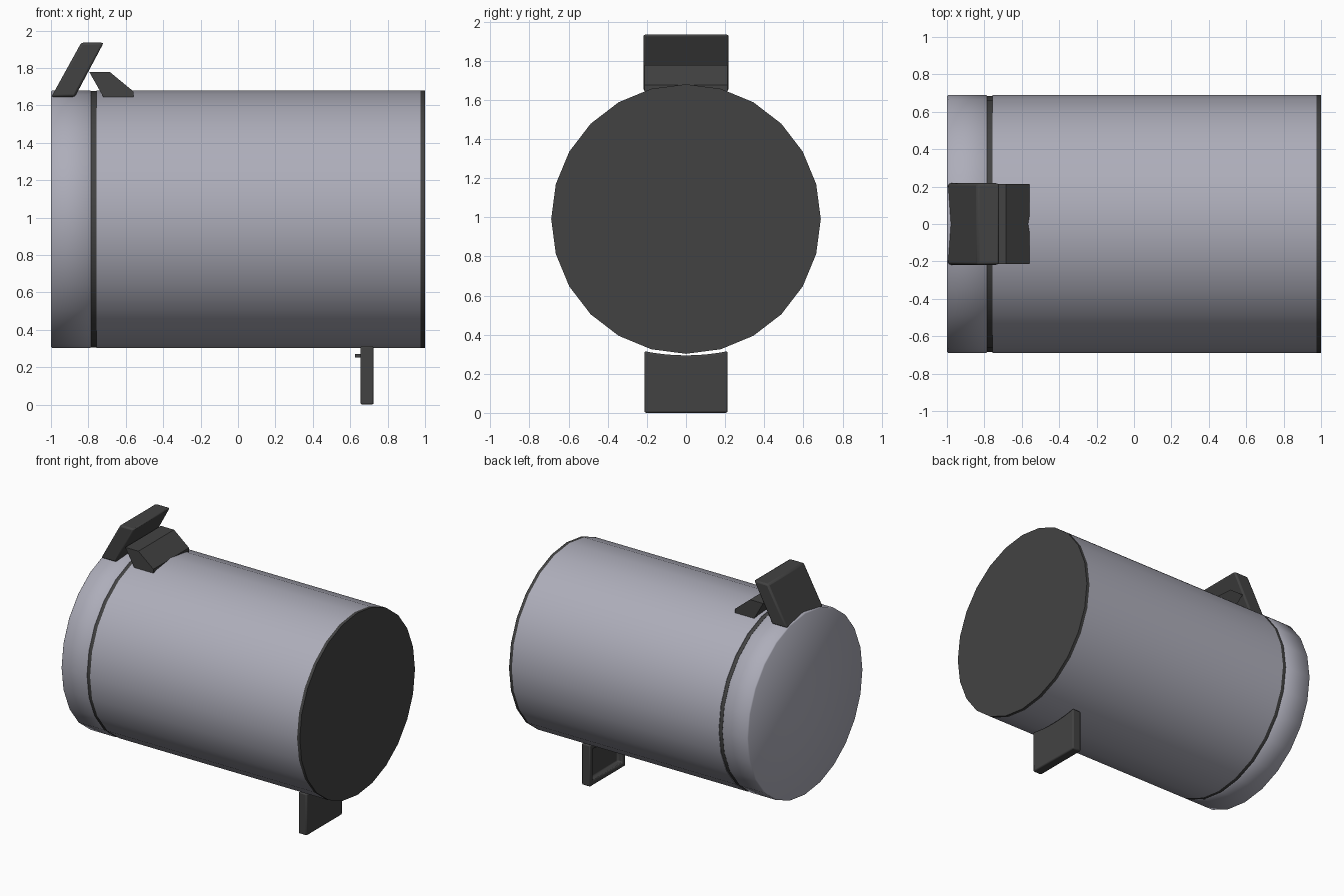
import bpy, bmesh, math

if "Cube" in bpy.data.objects:
    bpy.data.objects.remove(bpy.data.objects["Cube"])

R, ZC, SIDES = 0.689, 0.991, 24


def material(name, rgb):
    m = bpy.data.materials.new(name)
    m.diffuse_color = (*rgb, 1)
    m.use_nodes = True
    m.node_tree.nodes["Principled BSDF"].inputs["Base Color"].default_value = m.diffuse_color
    return m


shell = material("shell_grey", (0.42, 0.42, 0.49))
dark = material("dark_trim", (0.055, 0.055, 0.055))


def finish(bm, name, mat, angle=30, bevel=0):
    bmesh.ops.recalc_face_normals(bm, faces=bm.faces[:])
    me = bpy.data.meshes.new(name)
    bm.to_mesh(me)
    bm.free()
    me.materials.append(mat)
    ob = bpy.data.objects.new(name, me)
    bpy.context.collection.objects.link(ob)
    if bevel:
        mod = ob.modifiers.new("soft_edges", 'BEVEL')
        mod.width, mod.segments = bevel, 2
        mod.limit_method, mod.angle_limit = 'ANGLE', math.radians(35)
    bpy.ops.object.select_all(action='DESELECT')
    ob.select_set(True)
    bpy.context.view_layer.objects.active = ob
    bpy.ops.object.shade_smooth_by_angle(angle=math.radians(angle))
    return ob


def turned(name, profile, mat, angle=30):
    """Closed solid turned about the x axis from (x, radius) points."""
    bm = bmesh.new()
    rings = [[bm.verts.new((x, r * math.sin(math.tau * i / SIDES),
                            ZC + r * math.cos(math.tau * i / SIDES)))
              for i in range(SIDES)] for x, r in profile]
    for a, b in zip(rings, rings[1:]):
        for i in range(SIDES):
            j = (i + 1) % SIDES
            bm.faces.new((a[i], a[j], b[j], b[i]))
    bm.faces.new(rings[0])
    bm.faces.new(rings[-1])
    return finish(bm, name, mat, angle)


def prism(points, offset):
    """Extrude a polygon of 3D points along offset; returns bmesh and first face."""
    bm = bmesh.new()
    a = [bm.verts.new(p) for p in points]
    b = [bm.verts.new([c + o for c, o in zip(p, offset)]) for p in points]
    first = bm.faces.new(a)
    bm.faces.new(b[::-1])
    for i in range(len(a)):
        j = (i + 1) % len(a)
        bm.faces.new((a[i], a[j], b[j], b[i]))
    return bm, first


# Drum: lid, recessed seam, main body and dark end plate
turned("lid", [(-1, R - 0.007), (-0.993, R), (-0.79, R), (-0.783, R - 0.007)], shell, 50)
turned("seam_ring", [(-0.785, R - 0.004), (-0.755, R - 0.004)], dark)
turned("main_body", [(-0.757, R), (0.977, R)], shell)
turned("end_plate", [(0.977, R), (1, R)], dark)

# Latch: leaning tab and its wedge-shaped catch
tab = [(-0.998, 1.645), (-0.838, 1.935), (-0.718, 1.935), (-0.872, 1.645)]
bm, _ = prism([(x, -0.218, z) for x, z in tab], (0, 0.436, 0))
finish(bm, "latch_tab", dark, 30, 0.012)
catch = [(-0.795, 1.778), (-0.685, 1.778), (-0.56, 1.675), (-0.56, 1.645), (-0.72, 1.645)]
bm, _ = prism([(x, -0.213, z) for x, z in catch], (0, 0.426, 0))
finish(bm, "latch_catch", dark)

# Foot: plate following the drum on top, hollow on its inner side
W = 0.213
gap = R + 0.008
top = [W * (1 - 2 * i / 8) for i in range(9)]
outline = [(0.655, -W, 0), (0.655, W, 0)]
outline += [(0.655, y, ZC - math.sqrt(gap ** 2 - y * y) - 0.012 * (y / W) ** 2) for y in top]
bm, inner = prism(outline, (0.07, 0, 0))
bmesh.ops.recalc_face_normals(bm, faces=bm.faces[:])
bmesh.ops.inset_region(bm, faces=[inner], thickness=0.035, use_even_offset=True)
pocket = bmesh.ops.extrude_discrete_faces(bm, faces=[inner])["faces"][0]
bmesh.ops.translate(bm, vec=(0.045, 0, 0), verts=pocket.verts[:])
finish(bm, "foot_plate", dark, 30, 0.009)

# Small peg on the inner side of the foot
bm, _ = prism([(0.625, y, z) for y, z in
               ((-0.02, 0.253), (0.02, 0.253), (0.02, 0.27), (-0.02, 0.27))], (0.08, 0, 0))
finish(bm, "foot_peg", dark)
